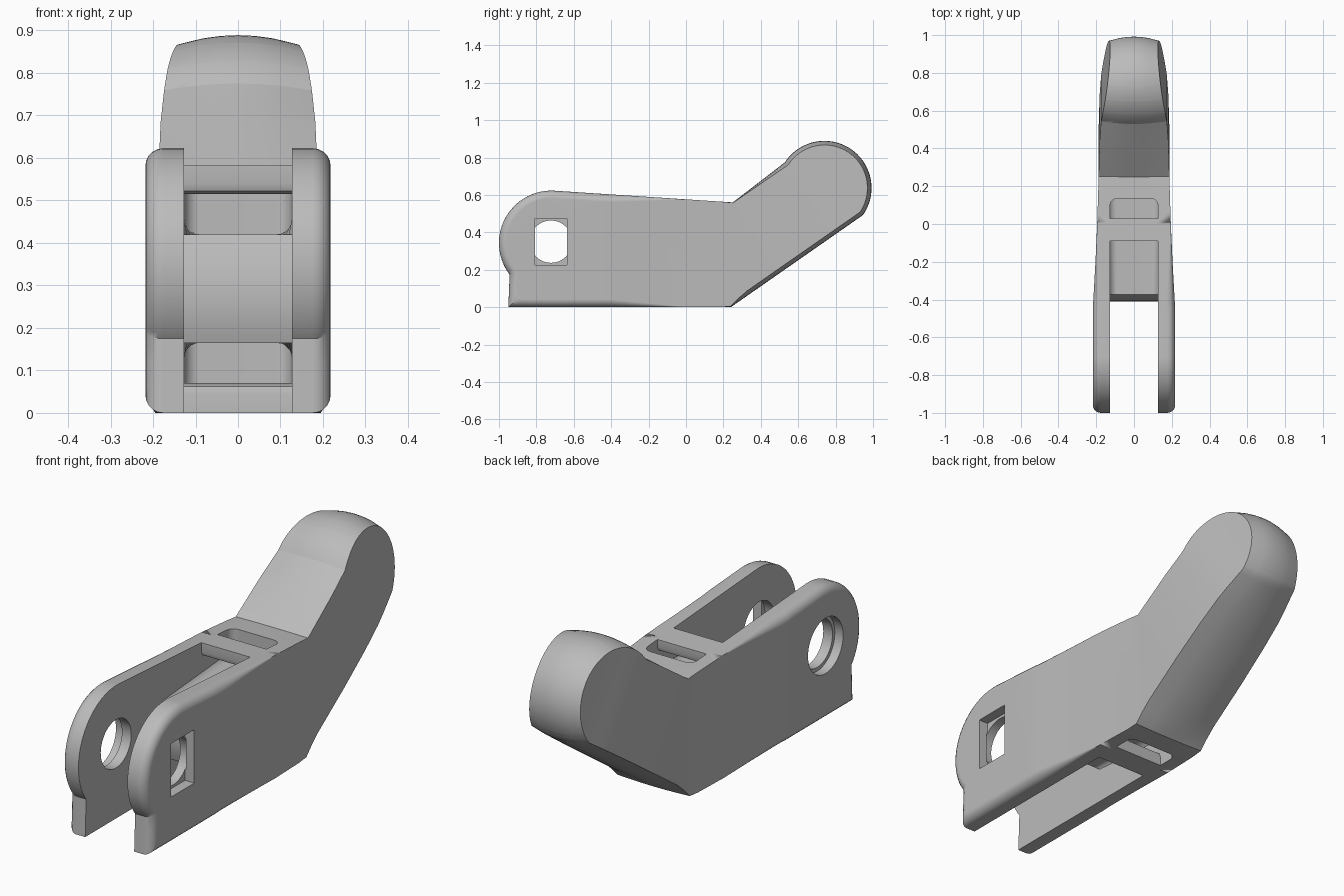
import bpy, bmesh, math
from mathutils import Vector, Matrix

if "Cube" in bpy.data.objects:
    bpy.data.objects.remove(bpy.data.objects["Cube"])

grey = bpy.data.materials.new("plain grey")
grey.use_nodes = True
grey.diffuse_color = (0.5, 0.5, 0.5, 1)
grey.node_tree.nodes["Principled BSDF"].inputs["Base Color"].default_value = (0.5, 0.5, 0.5, 1)

ARM = Vector((0, 0.82, 0.574)).normalized()      # direction of the raised arm
Y_KNOTS = [(-0.45, 0.218), (-0.2, 0.204), (0, 0.195), (0.25, 0.187)]
S_KNOTS = [(0.55, 0), (0.75, -0.005), (0.88, -0.013), (0.95, -0.022),
           (1.03, -0.035), (1.1, -0.046), (1.25, -0.068)]


def lerp_table(table, v):
    if v <= table[0][0]:
        return table[0][1]
    for (a, p), (b, q) in zip(table, table[1:]):
        if v <= b:
            return p + (q - p) * (v - a) / (b - a)
    return table[-1][1]


def half_width(y, z):
    return lerp_table(Y_KNOTS, y) + lerp_table(S_KNOTS, y * ARM.y + z * ARM.z)


def clamp(v):
    return max(0.0, min(1.0, v))


def arc(cy, cz, r, start, end, steps):
    angles = [math.radians(start + (end - start) * i / steps) for i in range(steps + 1)]
    return [(cy + r * math.cos(a), cz + r * math.sin(a)) for a in angles]


def resample(points, step=0.06):
    out = []
    for p, q in zip(points, points[1:] + points[:1]):
        n = max(1, round(math.dist(p, q) / step))
        out += [(p[0] + (q[0] - p[0]) * i / n, p[1] + (q[1] - p[1]) * i / n) for i in range(n)]
    return out


def make_object(name, bm):
    bmesh.ops.recalc_face_normals(bm, faces=bm.faces[:])
    mesh = bpy.data.meshes.new(name)
    bm.to_mesh(mesh)
    bm.free()
    mesh.materials.append(grey)
    obj = bpy.data.objects.new(name, mesh)
    bpy.context.collection.objects.link(obj)
    return obj


def inset_direction(pts, i):
    # mitred inward normal of the clockwise outline
    p, c, n = Vector(pts[i - 1]), Vector(pts[i]), Vector(pts[(i + 1) % len(pts)])
    d1, d2 = (c - p).normalized(), (n - c).normalized()
    n1, n2 = Vector((d1.y, -d1.x)), Vector((d2.y, -d2.x))
    m = (n1 + n2).normalized()
    return m / max(0.5, m.dot(n1))


def cross_section(y, z):
    # (width fraction, inset) pairs: crowned arm, rounded cheek edges
    w = half_width(y, z)
    r = 0.042 * clamp(-y / 0.4)
    crown = 0.022 * clamp((y - 0.22) / (0.32 if z > 0.55 else 0.1))
    corner = []
    for k in range(6):
        a = math.radians(18 * k)
        corner.append((1 - r / w * (1 - math.sin(a)), r * (1 - math.cos(a)) + crown))
    middle = [(t, crown * t * t) for t in (-0.6, -0.3, 0, 0.3, 0.6)]
    return [(-t, e) for t, e in reversed(corner)] + middle + corner


# Lever body: side outline swept across the width
outline = [(-0.95, 0), (-0.943, 0.175)]
outline += arc(-0.72, 0.343, 0.28, 214, 87, 26)
outline += [(0.25, 0.56)]
outline += arc(0.74, 0.637, 0.252, 147, -35, 36)
outline += [(0.24, 0)]
outline = resample(outline)

bm = bmesh.new()
rings = []
for i, (y, z) in enumerate(outline):
    d = inset_direction(outline, i)
    rings.append([bm.verts.new((t, y + d.x * e, z + d.y * e)) for t, e in cross_section(y, z)])
for a, b in zip(rings, rings[1:] + rings[:1]):
    for k in range(len(a) - 1):
        bm.faces.new((a[k], a[k + 1], b[k + 1], b[k]))
bm.faces.new([r[0] for r in rings])
bm.faces.new([r[-1] for r in rings])
bmesh.ops.remove_doubles(bm, verts=bm.verts[:], dist=0.0001)

# Cut the sides wherever the width changes, then apply the taper
cuts = [(Vector((0, 1, 0)), v) for v, _ in Y_KNOTS] + [(ARM, v) for v, _ in S_KNOTS]
for normal, v in cuts:
    bmesh.ops.bisect_plane(bm, geom=bm.verts[:] + bm.edges[:] + bm.faces[:],
                           plane_co=normal * v, plane_no=normal, dist=0.00001)
for v in bm.verts:
    v.co.x *= half_width(v.co.y, v.co.z)
body = make_object("lever_body", bm)

# Fork slot with tunnels above and below the web, leaving two cross bars
SLOT, END, FLOOR, ROOF = 0.127, 0.135, 0.42, 0.165


def bar(side, inner, outer):
    # rounded bar end as seen from the side
    k = 0.025 * side
    return [(-0.09, outer), (-0.09, inner + k), (-0.083, inner + 0.3 * k), (-0.065, inner),
            (0.005, inner), (0.023, inner + 0.3 * k), (0.03, inner + k), (0.03, outer)]


slot = [(-1.1, -0.1)] + bar(-1, 0.07, -0.1)
slot += [(END, -0.1), (END, ROOF), (-0.39, ROOF)]
slot += [(-0.404, 0.21), (-0.41, 0.26), (-0.407, 0.31), (-0.395, 0.37), (-0.372, FLOOR)]
slot += [(END, FLOOR), (END, 0.75)] + list(reversed(bar(1, 0.515, 0.75))) + [(-1.1, 0.75)]

bm = bmesh.new()
face = bm.faces.new([bm.verts.new((-SLOT, y, z)) for y, z in slot])
grown = bmesh.ops.extrude_face_region(bm, geom=[face])["geom"]
bmesh.ops.translate(bm, vec=(2 * SLOT, 0, 0), verts=[g for g in grown if isinstance(g, bmesh.types.BMVert)])


def on_tunnel(v):
    return min(abs(v.co.z - FLOOR), abs(v.co.z - ROOF), abs(v.co.y - END)) < 0.001


soft = [e for e in bm.edges if all(on_tunnel(v) for v in e.verts)
        and abs(e.verts[0].co.x - e.verts[1].co.x) < 0.001 and e.calc_length() > 0.2]
bmesh.ops.bevel(bm, geom=soft, offset=0.036, segments=5, profile=0.5, affect='EDGES')
cutters = [make_object("slot_cutter", bm)]


# Pivot hole, round counterbore on one cheek, rectangular recess on the other
def round_cutter(name, radius, x0, x1):
    bm = bmesh.new()
    move = Matrix.Translation(((x0 + x1) / 2, -0.722, 0.35)) @ Matrix.Rotation(math.pi / 2, 4, 'Y')
    bmesh.ops.create_cone(bm, cap_ends=True, segments=48, radius1=radius, radius2=radius,
                          depth=x1 - x0, matrix=move)
    return make_object(name, bm)


cutters.append(round_cutter("pivot_cutter", 0.113, -0.3, 0.175))
cutters.append(round_cutter("counterbore_cutter", 0.13, -0.31, -0.175))
bm = bmesh.new()
bmesh.ops.create_cube(bm, size=1, matrix=Matrix.Translation((0.24, -0.722, 0.35))
                      @ Matrix.Diagonal((0.14, 0.173, 0.25, 1)))
cutters.append(make_object("recess_cutter", bm))

bpy.ops.object.select_all(action='DESELECT')
bpy.context.view_layer.objects.active = body
body.select_set(True)
for c in cutters:
    c.hide_render = True
    mod = body.modifiers.new(c.name, 'BOOLEAN')
    mod.operation, mod.solver, mod.object = 'DIFFERENCE', 'EXACT', c
    bpy.ops.object.modifier_apply(modifier=mod.name)
    bpy.data.objects.remove(c)

bpy.ops.object.shade_smooth_by_angle(angle=math.radians(30))
weighted = body.modifiers.new("even_shading", 'WEIGHTED_NORMAL')
weighted.keep_sharp = True
